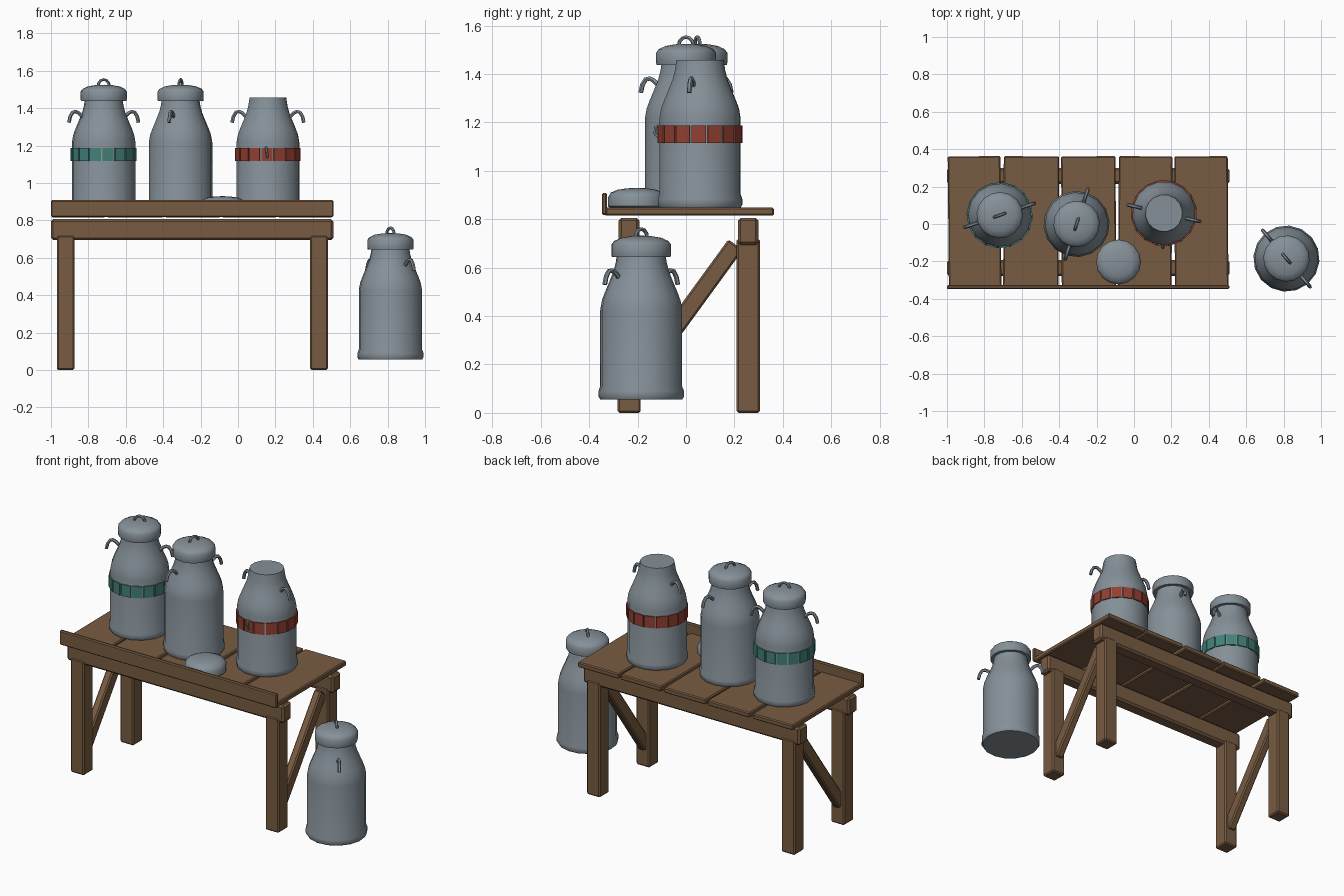
import bpy, bmesh, math
from mathutils import Matrix, Vector

if "Cube" in bpy.data.objects:
    bpy.data.objects.remove(bpy.data.objects["Cube"])

SIDES = 16


def material(name, rgb):
    m = bpy.data.materials.new(name)
    m.diffuse_color = (*rgb, 1)
    m.use_nodes = True
    m.node_tree.nodes["Principled BSDF"].inputs["Base Color"].default_value = m.diffuse_color
    return m


WOOD = material("brown wood", (0.19, 0.107, 0.054))
METAL = material("grey metal", (0.235, 0.28, 0.315))
RED = material("red paint", (0.29, 0.05, 0.03))
GREEN = material("green paint", (0.055, 0.22, 0.185))


def add(name, bm, mat, smooth=False):
    bmesh.ops.recalc_face_normals(bm, faces=bm.faces)
    me = bpy.data.meshes.new(name)
    bm.to_mesh(me)
    bm.free()
    me.materials.append(mat)
    ob = bpy.data.objects.new(name, me)
    bpy.context.collection.objects.link(ob)
    if smooth:
        bpy.ops.object.select_all(action='DESELECT')
        ob.select_set(True)
        bpy.context.view_layer.objects.active = ob
        bpy.ops.object.shade_smooth_by_angle(angle=math.radians(40))
    return ob


def board(name, lo, hi, rot=None, bevel=0.008):
    """Bevelled wooden box between two corners, optionally turned about its centre."""
    lo, hi = Vector(lo), Vector(hi)
    bm = bmesh.new()
    bmesh.ops.create_cube(bm, size=1)
    bmesh.ops.scale(bm, vec=hi - lo, verts=bm.verts)
    bmesh.ops.bevel(bm, geom=bm.edges[:], offset=bevel, segments=1, affect='EDGES')
    if rot:
        bmesh.ops.transform(bm, matrix=rot, verts=bm.verts)
    bmesh.ops.translate(bm, vec=(lo + hi) / 2, verts=bm.verts)
    return add(name, bm, WOOD)


def lathe(name, profile, mat, place):
    """Closed turned solid from (radius, height) points."""
    bm = bmesh.new()
    rings = []
    for r, h in profile:
        rings.append([bm.verts.new((r * math.cos(a), r * math.sin(a), h))
                      for a in (2 * math.pi * i / SIDES for i in range(SIDES))])
    for a, b in zip(rings, rings[1:]):
        for i in range(SIDES):
            j = (i + 1) % SIDES
            bm.faces.new((a[i], a[j], b[j], b[i]))
    bm.faces.new(rings[0])
    bm.faces.new(rings[-1])
    bm.transform(place)
    return add(name, bm, mat, True)


def rod(name, pts, radius, place):
    """Bent metal rod through points."""
    cu = bpy.data.curves.new(name, 'CURVE')
    cu.dimensions = '3D'
    cu.bevel_depth = radius
    cu.bevel_resolution = 1
    cu.use_fill_caps = True
    sp = cu.splines.new('POLY')
    sp.points.add(len(pts) - 1)
    for p, q in zip(sp.points, pts):
        p.co = (*(place @ Vector(q)), 1)
    cu.materials.append(METAL)
    ob = bpy.data.objects.new(name, cu)
    bpy.context.collection.objects.link(ob)
    bpy.ops.object.select_all(action='DESELECT')
    ob.select_set(True)
    bpy.context.view_layer.objects.active = ob
    bpy.ops.object.convert(target='MESH')
    bpy.ops.object.shade_smooth_by_angle(angle=math.radians(50))


# ---- bench: planks, front lip, rails, legs, braces
cuts = [-1.0, -0.705, -0.395, -0.09, 0.21, 0.51]
for i in range(5):
    turn = Matrix.Rotation(math.radians((0.5, -0.3, 0.3, -0.4, 0.3)[i]), 4, 'Z')
    board(f"plank_{i + 1}", (cuts[i] + 0.007, -0.335, 0.815),
          (cuts[i + 1] - 0.007, 0.362, 0.848), turn, 0.006)
board("front_lip", (-1.0, -0.348, 0.818), (0.51, -0.326, 0.908), None, 0.006)
for side, y in (("front", -0.235), ("back", 0.257)):
    board(f"{side}_rail", (-1.0, y - 0.043, 0.694), (0.51, y + 0.043, 0.806), None, 0.012)
    for end, x in (("left", -0.922), ("right", 0.433)):
        board(f"{side}_{end}_leg", (x - 0.047, y - 0.048, 0), (x + 0.047, y + 0.048, 0.72))
for end, x in (("left", -0.922), ("right", 0.433)):
    a, b = Vector((x, -0.21, 0.125)), Vector((x, 0.205, 0.695))
    d, c = b - a, (a + b) / 2
    half = Vector((0.025, 0.037, d.length / 2))
    board(f"{end}_brace", c - half, c + half,
          Matrix.Rotation(-math.atan2(d.y, d.z), 4, 'X'))

# ---- milk cans
BODY = [(0.170, 0), (0.177, 0.012), (0.177, 0.035), (0.170, 0.055), (0.170, 0.37),
        (0.163, 0.41), (0.150, 0.445), (0.133, 0.485), (0.115, 0.53), (0.106, 0.565),
        (0.099, 0.61)]
LID = [(0.100, 0.590), (0.122, 0.590), (0.124, 0.600), (0.124, 0.640), (0.113, 0.655),
       (0.085, 0.668), (0.045, 0.675), (0.012, 0.677)]
HOOK = [(0.11, 0, 0.495), (0.14, 0, 0.525), (0.158, 0, 0.534), (0.175, 0, 0.53),
        (0.189, 0, 0.508), (0.197, 0, 0.475)]
ARCH = [(0.032 * math.cos(math.pi * i / 6), 0, 0.036 * math.sin(math.pi * i / 6))
        for i in range(7)]


def can(name, x, y, z, degrees, lid=True, stripe=None):
    place = Matrix.Translation((x, y, z)) @ Matrix.Rotation(math.radians(degrees), 4, 'Z')
    lathe(f"{name}_body", BODY, METAL, place)
    for i in (0, 1):
        rod(f"{name}_handle_{i + 1}", HOOK, 0.010,
            place @ Matrix.Rotation(math.pi * i, 4, 'Z'))
    if lid:
        lathe(f"{name}_lid", LID, METAL, place)
        rod(f"{name}_lid_grip", ARCH, 0.008, place @ Matrix.Translation((0, 0, 0.669)))
    if stripe:
        # band of separate thin plates, one on each side of the can
        bm = bmesh.new()
        for i in range(SIDES):
            turn = Matrix.Rotation(2 * math.pi * (i + 0.5) / SIDES, 4, 'Z')
            m = (place @ turn @ Matrix.Translation((0.1695, 0, 0.304))
                 @ Matrix.Diagonal((0.009, 0.060, 0.072, 1)))
            bmesh.ops.create_cube(bm, size=1, matrix=m)
        add(f"{name}_stripe", bm, stripe)


TOP = 0.848
can("green_can", -0.718, 0.047, TOP, 19, stripe=GREEN)
can("plain_can", -0.307, 0.0, TOP, 72)
can("open_can", 0.16, 0.058, TOP, -13, lid=False, stripe=RED)
can("ground_can", 0.815, -0.185, 0.055, -50)

# small hook on the front of the open can
rod("small_hook", [(0.15, -0.108, 1.19), (0.152, -0.126, 1.18), (0.155, -0.128, 1.155),
                   (0.157, -0.11, 1.135)], 0.007, Matrix())

# loose lid lying on the bench
lathe("loose_lid", [(0.11, 0), (0.120, 0.006), (0.120, 0.042), (0.108, 0.062),
                    (0.08, 0.074), (0.04, 0.08), (0.01, 0.081)], METAL,
      Matrix.Translation((-0.083, -0.203, TOP)))
